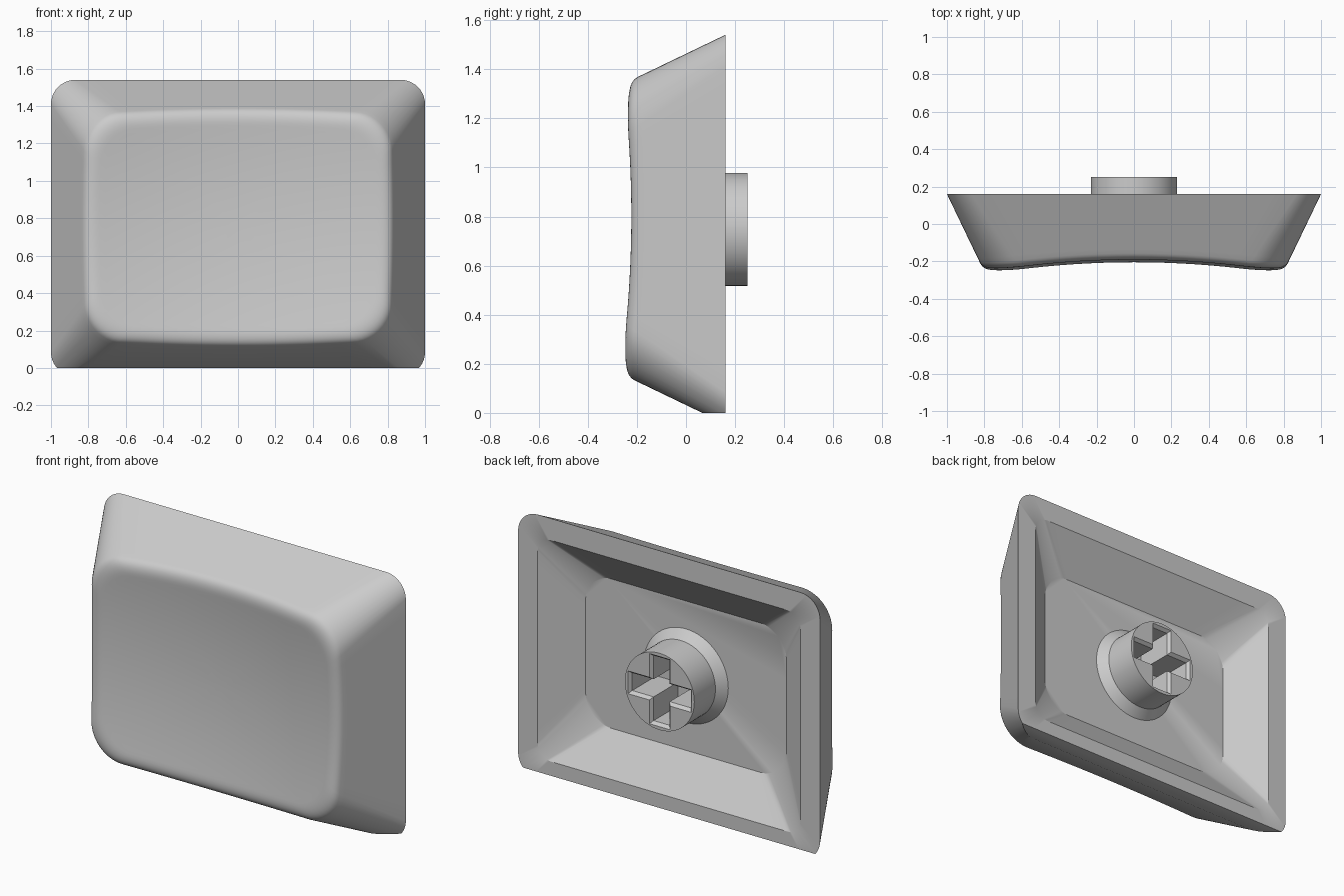
import bpy, bmesh, math
from mathutils import Vector

cube = bpy.data.objects.get("Cube")
if cube:
    bpy.data.objects.remove(cube, do_unlink=True)

CZ = 0.7475          # height of the cap's axis
BACK = 0.16          # y of the open rim
ARC, SIDE = 10, 14   # steps per corner and per straight side

grey = bpy.data.materials.new("plain grey")
grey.use_nodes = True
grey.diffuse_color = (0.6, 0.6, 0.6, 1)
grey.node_tree.nodes["Principled BSDF"].inputs["Base Color"].default_value = (0.6, 0.6, 0.6, 1)


def rounded_rect(hx, hz, r, y):
    """Closed ring of points round the cap's axis."""
    corners = []
    for i, (sx, sz) in enumerate([(1, 1), (-1, 1), (-1, -1), (1, -1)]):
        c = Vector((sx * (hx - r), y, CZ + sz * (hz - r)))
        angles = [(i + k / ARC) * math.pi / 2 for k in range(ARC + 1)]
        corners.append([c + Vector((r * math.cos(a), 0, r * math.sin(a))) for a in angles])
    ring = []
    for i, arc in enumerate(corners):
        start = corners[(i + 1) % 4][0]
        ring += arc + [arc[-1].lerp(start, k / SIDE) for k in range(1, SIDE)]
    return ring


def dish(x, z):
    """y of the scooped front surface."""
    h = z - CZ
    return -0.16 - 0.11 * x * x - 0.12 * h * h + 0.013 * h


def bridge(bm, a, b):
    n = len(a)
    for i in range(n):
        j = (i + 1) % n
        bm.faces.new((a[i], a[j], b[j], b[i]))


def loft(bm, rings):
    loops = [[bm.verts.new(p) for p in ring] for ring in rings]
    for a, b in zip(loops, loops[1:]):
        bridge(bm, a, b)
    return loops


def finish(bm, name):
    bmesh.ops.recalc_face_normals(bm, faces=bm.faces[:])
    mesh = bpy.data.meshes.new(name)
    bm.to_mesh(mesh)
    bm.free()
    mesh.materials.append(grey)
    obj = bpy.data.objects.new(name, mesh)
    bpy.context.collection.objects.link(obj)
    bpy.ops.object.select_all(action='DESELECT')
    obj.select_set(True)
    bpy.context.view_layer.objects.active = obj
    bpy.ops.object.shade_smooth_by_angle(angle=math.radians(30))
    return obj


# Outer walls: straight lines from the rim to where they meet the dish
base = rounded_rect(1.0, 0.7925, 0.13, BACK)
front = rounded_rect(0.803, 0.5955, 0.21, -0.25)
edge, wall_end, dish_start = [], [], []
for p, q in zip(base, front):
    t = 1.0
    for _ in range(12):
        e = p.lerp(q, t)
        t = (BACK - dish(e.x, e.z)) / (BACK + 0.25)
    e = p.lerp(q, t)
    edge.append(e)
    wall_end.append(p.lerp(q, t - 0.1))
    x, z = e.x * (1 - 0.07 / 0.8), CZ + (e.z - CZ) * (1 - 0.07 / 0.6)
    dish_start.append(Vector((x, dish(x, z), z)))

# Hollow back, rim and walls
rings = [rounded_rect(0.665, 0.447, 0.17, 0.0),
         rounded_rect(0.87, 0.6625, 0.09, BACK),
         base,
         [p.lerp(w, 0.93) for p, w in zip(base, wall_end)]]

# Rounded front edge
STEPS = 8
for k in range(STEPS + 1):
    t = k / STEPS
    rings.append([a * (1 - t) ** 2 + e * 2 * t * (1 - t) + b * t * t
                  for a, e, b in zip(wall_end, edge, dish_start)])

# Scooped front
for s in (0.96, 0.85, 0.7, 0.55, 0.4, 0.25, 0.1):
    ring = []
    for p in dish_start:
        x, z = p.x * s, CZ + (p.z - CZ) * s
        ring.append(Vector((x, dish(x, z), z)))
    rings.append(ring)

bm = bmesh.new()
loops = loft(bm, rings)
bm.faces.new(loops[0])
middle = bm.verts.new((0, dish(0, CZ), CZ))
last = loops[-1]
for i, v in enumerate(last):
    bm.faces.new((v, last[(i + 1) % len(last)], middle))

# Flat foot along the bottom wall
cut = bmesh.ops.bisect_plane(bm, geom=bm.verts[:] + bm.edges[:] + bm.faces[:],
                             plane_co=(0, 0, 0), plane_no=(0, 0, 1), clear_inner=True)
foot = [g for g in cut["geom_cut"] if isinstance(g, bmesh.types.BMEdge)]
bmesh.ops.contextual_create(bm, geom=foot)
finish(bm, "keycap_shell")


# Stem: round post with a chamfered foot and a cross-shaped socket
def circle(r, y, n=64):
    return [Vector((r * math.cos(2 * math.pi * i / n), y, CZ + r * math.sin(2 * math.pi * i / n)))
            for i in range(n)]


def cross(reach, half, y):
    pts = []
    for i in range(4):
        a = i * math.pi / 2
        c, s = round(math.cos(a)), round(math.sin(a))
        for u, v in ((reach, -half), (reach, half), (half, half)):
            pts.append(Vector((u * c - v * s, y, CZ + u * s + v * c)))
    return pts


END = 0.25
bm = bmesh.new()
post = loft(bm, [circle(0.28, 0.0), circle(0.23, 0.05), circle(0.23, END)])
socket = loft(bm, [cross(0.21, 0.068, END), cross(0.195, 0.053, END - 0.02),
                   cross(0.195, 0.053, 0.0)])
rim_edges = []
for loop in (post[-1], socket[0]):
    rim_edges += [bm.edges.get((v, loop[(i + 1) % len(loop)])) for i, v in enumerate(loop)]
bmesh.ops.triangle_fill(bm, edges=rim_edges, use_beauty=True, normal=(0, 1, 0))
finish(bm, "stem")
